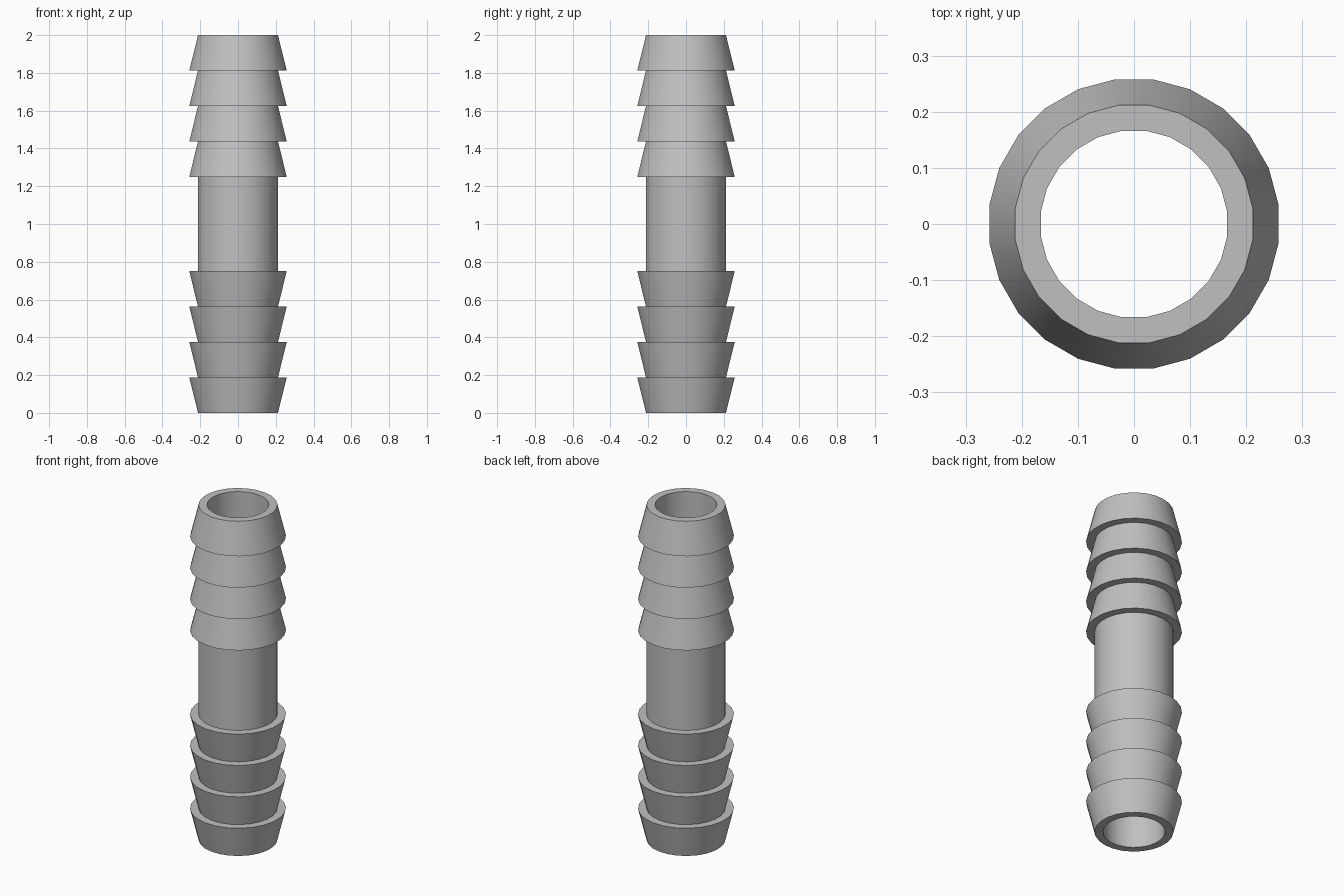
import bpy, bmesh, math

cube = bpy.data.objects.get("Cube")
if cube:
    bpy.data.objects.remove(cube, do_unlink=True)

SIDES = 24
HEIGHT = 2.0
BORE, NECK, BARB = 0.1675, 0.2135, 0.26
BARBS, PITCH = 4, 0.1875

# Plain grey plastic
grey = bpy.data.materials.new("grey plastic")
grey.use_nodes = True
colour = (0.53, 0.53, 0.53, 1)
grey.diffuse_color = colour
grey.node_tree.nodes["Principled BSDF"].inputs["Base Color"].default_value = colour

# Half profile: barbs flare away from each open end, with flat ledges
lower = [(BORE, 0)]
for i in range(BARBS):
    lower += [(NECK, i * PITCH), (BARB, (i + 1) * PITCH)]
lower.append((NECK, BARBS * PITCH))
upper = [(r, HEIGHT - z) for r, z in reversed(lower)]
profile = lower + upper

# Revolve the closed profile into a hollow fitting
bm = bmesh.new()
rings = []
for s in range(SIDES):
    a = 2 * math.pi * (s + 0.5) / SIDES
    rings.append([bm.verts.new((r * math.cos(a), r * math.sin(a), z)) for r, z in profile])
for s in range(SIDES):
    here, there = rings[s], rings[(s + 1) % SIDES]
    for i in range(len(profile)):
        j = (i + 1) % len(profile)
        bm.faces.new((here[i], there[i], there[j], here[j]))
bmesh.ops.recalc_face_normals(bm, faces=bm.faces)

mesh = bpy.data.meshes.new("barbed_hose_connector")
bm.to_mesh(mesh)
bm.free()
mesh.materials.append(grey)
connector = bpy.data.objects.new("barbed_hose_connector", mesh)
bpy.context.collection.objects.link(connector)

# Smooth around the tube, crisp at the barb edges
bpy.ops.object.select_all(action="DESELECT")
connector.select_set(True)
bpy.context.view_layer.objects.active = connector
bpy.ops.object.shade_smooth_by_angle(angle=math.radians(30))
